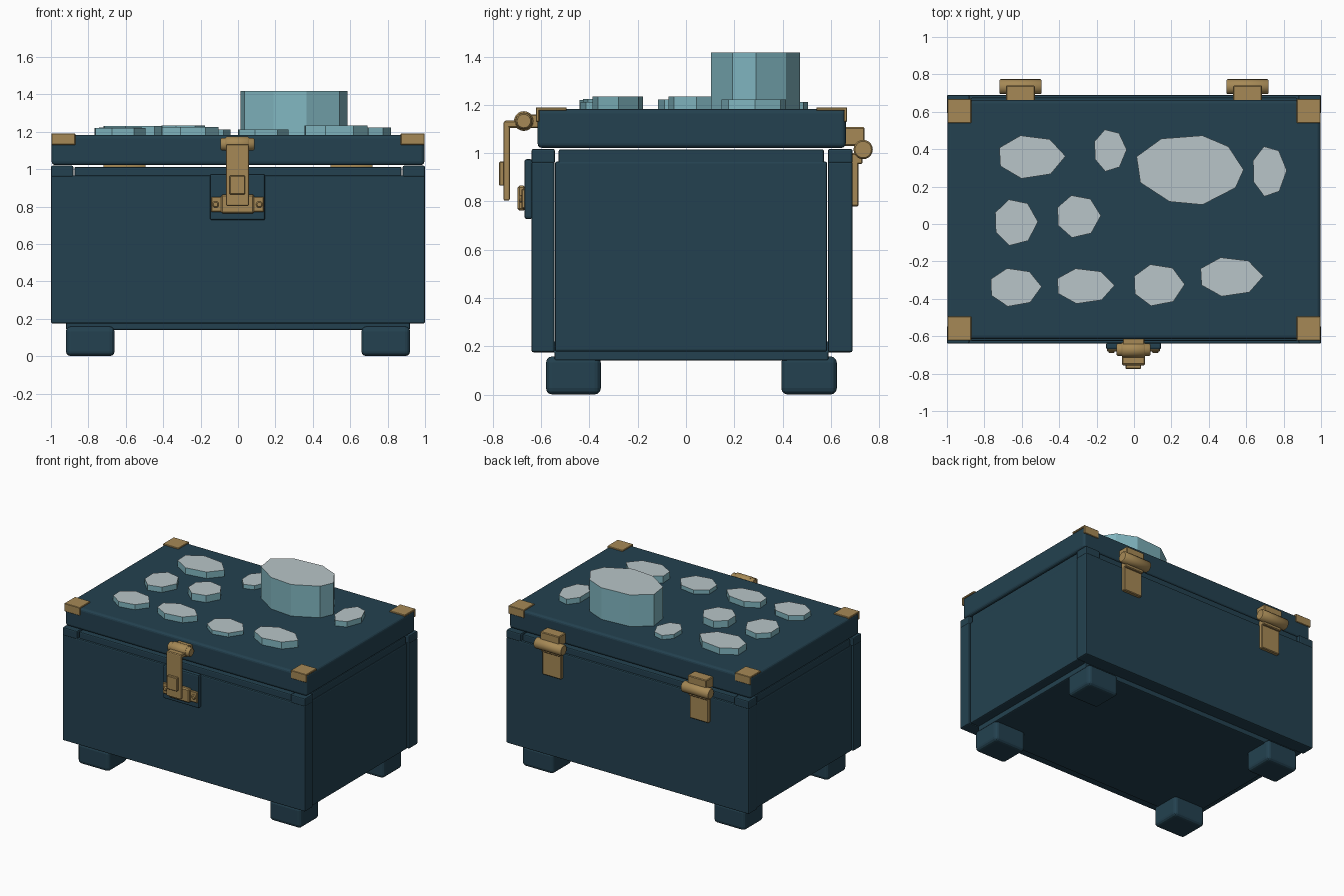
import bpy, bmesh, math
from mathutils import Matrix

if "Cube" in bpy.data.objects:
    bpy.data.objects.remove(bpy.data.objects["Cube"])


def material(name, rgb):
    m = bpy.data.materials.new(name)
    m.diffuse_color = (*rgb, 1)
    m.use_nodes = True
    m.node_tree.nodes["Principled BSDF"].inputs["Base Color"].default_value = m.diffuse_color
    return m


TEAL = material("dark teal", (0.017, 0.053, 0.079))
BRASS = material("brass", (0.38, 0.25, 0.092))
GEM_SIDE = material("aqua", (0.22, 0.47, 0.53))
GEM_TOP = material("pale grey", (0.48, 0.56, 0.58))


def finish(name, bm, mats, bevel=0.0, segments=2):
    """Turn a bmesh into an object with materials and an optional soft edge."""
    bmesh.ops.recalc_face_normals(bm, faces=bm.faces)
    mesh = bpy.data.meshes.new(name)
    bm.to_mesh(mesh)
    bm.free()
    for m in mats:
        mesh.materials.append(m)
    ob = bpy.data.objects.new(name, mesh)
    bpy.context.collection.objects.link(ob)
    if bevel:
        mod = ob.modifiers.new("soft_edge", 'BEVEL')
        mod.width, mod.segments = bevel, segments
    return ob


def box(name, x, y, z, mat=TEAL, bevel=0.008, segments=2):
    """Box given by its (min, max) range on each axis."""
    bm = bmesh.new()
    bmesh.ops.create_cube(bm, size=1)
    for v in bm.verts:
        for i, (lo, hi) in enumerate((x, y, z)):
            v.co[i] = (lo + hi) / 2 + v.co[i] * (hi - lo)
    return finish(name, bm, [mat], bevel, segments)


def rod(name, centre, radius, length, axis='Y', sides=20):
    """Brass cylinder; axis names the rotation axis that lays it down."""
    bm = bmesh.new()
    bmesh.ops.create_cone(bm, cap_ends=True, segments=sides, radius1=radius,
                          radius2=radius, depth=length)
    bm.transform(Matrix.Translation(centre) @ Matrix.Rotation(math.pi / 2, 4, axis))
    ob = finish(name, bm, [BRASS], 0.006, 1)
    for p in ob.data.polygons:
        p.use_smooth = len(p.vertices) == 4
    return ob


def gem(name, outline, x, y, rx, ry, top):
    """Flat-sided prism on the lid with a pale upper face."""
    bm = bmesh.new()
    face = bm.faces.new([bm.verts.new((x + rx * u, y + ry * v, 1.17)) for u, v in outline])
    ext = bmesh.ops.extrude_face_region(bm, geom=[face])
    for v in ext["geom"]:
        if isinstance(v, bmesh.types.BMVert):
            v.co.z = top
    for f in bm.faces:
        f.material_index = int(min(v.co.z for v in f.verts) > top - 0.001)
    return finish(name, bm, [GEM_SIDE, GEM_TOP])


# Chest walls and floor
box("front_wall", (-1, 1), (-0.64, -0.545), (0.175, 0.965))
box("back_wall", (-1, 1), (0.588, 0.69), (0.175, 0.965))
box("floor", (-0.92, 0.92), (-0.575, 0.625), (0.175, 0.22), bevel=0)
box("base_plate", (-0.92, 0.92), (-0.545, 0.59), (0.14, 0.19))

for s, side in ((-1, "left"), (1, "right")):
    def span(a, b):
        return tuple(sorted((s * a, s * b)))

    box(side + "_wall", span(0.88, 0.99), (-0.543, 0.585), (0.178, 0.965))
    box(side + "_rim", span(0.89, 0.985), (-0.528, 0.572), (0.955, 1.016))
    for y, end in (((-0.64, -0.543), "front"), ((0.588, 0.69), "back")):
        box(f"{end}_{side}_rim_block", span(0.88, 1), y, (0.957, 1.018))
    # Rounded feet
    for y, end in (((-0.58, -0.353), "front"), ((0.395, 0.625), "back")):
        box(f"{end}_{side}_foot", span(0.66, 0.92), y, (0, 0.158), bevel=0.026, segments=3)
    # Brass lid corners: top plate with a flap turned down over the edge
    for y, flap, end in (((-0.622, -0.495), (-0.622, -0.608), "front"),
                         ((0.54, 0.668), (0.654, 0.668), "back")):
        box(f"{end}_{side}_corner_plate", span(0.87, 0.998), y, (1.176, 1.19), BRASS, 0.003, 1)
        box(f"{end}_{side}_corner_flap", span(0.87, 0.998), flap, (1.13, 1.188), BRASS, 0.003, 1)
    # Hinges
    box(side + "_hinge_block", span(0.53, 0.685), (0.64, 0.74), (1.03, 1.108), BRASS, 0.005, 1)
    box(side + "_hinge_leaf", span(0.53, 0.685), (0.68, 0.715), (0.78, 1.0), BRASS, 0.005, 1)
    box(side + "_hinge_lip", span(0.53, 0.685), (0.70, 0.732), (0.955, 1.0), BRASS, 0.005, 1)
    rod(side + "_hinge_barrel", (s * 0.607, 0.734, 1.015), 0.04, 0.225)

box("front_rim", (-0.875, 0.875), (-0.625, -0.545), (0.955, 1.012))
box("back_rim", (-0.875, 0.875), (0.588, 0.675), (0.955, 1.012))

# Lid
box("lid", (-0.996, 0.996), (-0.615, 0.662), (1.022, 1.182), bevel=0.018, segments=3)

# Front latch
box("latch_backing", (-0.15, 0.145), (-0.67, -0.635), (0.727, 0.975), bevel=0.01)
box("latch_keeper", (-0.145, 0.14), (-0.682, -0.665), (0.77, 0.852), BRASS, 0.005, 1)
box("latch_keeper_centre", (-0.09, 0.085), (-0.698, -0.665), (0.762, 0.865), BRASS, 0.008, 1)
for s, side in ((-1, "left"), (1, "right")):
    rod(side + "_latch_screw", (s * 0.117 - 0.003, -0.684, 0.811), 0.018, 0.014, 'X', 12)
rod("latch_barrel", (-0.003, -0.672, 1.133), 0.034, 0.18)
rod("latch_lug", (-0.003, -0.672, 1.133), 0.041, 0.125)
box("latch_mount", (-0.06, 0.055), (-0.67, -0.61), (1.105, 1.16), BRASS, 0.004, 1)
box("latch_bridge", (-0.064, 0.058), (-0.752, -0.67), (1.105, 1.135), BRASS, 0.005, 1)
box("latch_arm", (-0.064, 0.058), (-0.756, -0.73), (0.803, 1.132), BRASS, 0.007, 2)
box("latch_tab", (-0.045, 0.038), (-0.775, -0.75), (0.865, 0.965), BRASS, 0.004, 1)

# Faceted stones on the lid: centre x, y, half width, half depth, top height
HEPTAGON = [(-0.36, 1), (0.52, 0.83), (1, 0.04), (0.55, -0.79), (-0.33, -1), (-0.97, -0.42), (-1, 0.43)]
STONES = [
    (-0.543, 0.358, 0.177, 0.115, 1.23),
    (-0.125, 0.393, 0.086, 0.112, 1.213),
    (0.727, 0.281, 0.09, 0.134, 1.222),
    (-0.628, 0.008, 0.114, 0.123, 1.222),
    (-0.293, 0.04, 0.116, 0.113, 1.234),
    (-0.63, -0.339, 0.136, 0.102, 1.22),
    (-0.257, -0.332, 0.153, 0.094, 1.225),
    (0.136, -0.327, 0.135, 0.111, 1.211),
    (0.524, -0.283, 0.168, 0.104, 1.234),
]
for i, stone in enumerate(STONES):
    gem(f"small_stone_{i + 1}", HEPTAGON, *stone)

# Tall central stone
NONAGON = [(-0.98, 0.39), (-0.52, 0.91), (0.24, 1), (0.72, 0.68), (1, 0.01),
           (0.85, -0.51), (0.24, -1), (-0.37, -0.91), (-0.91, -0.36)]
gem("tall_stone", NONAGON, 0.297, 0.288, 0.289, 0.185, 1.417)
